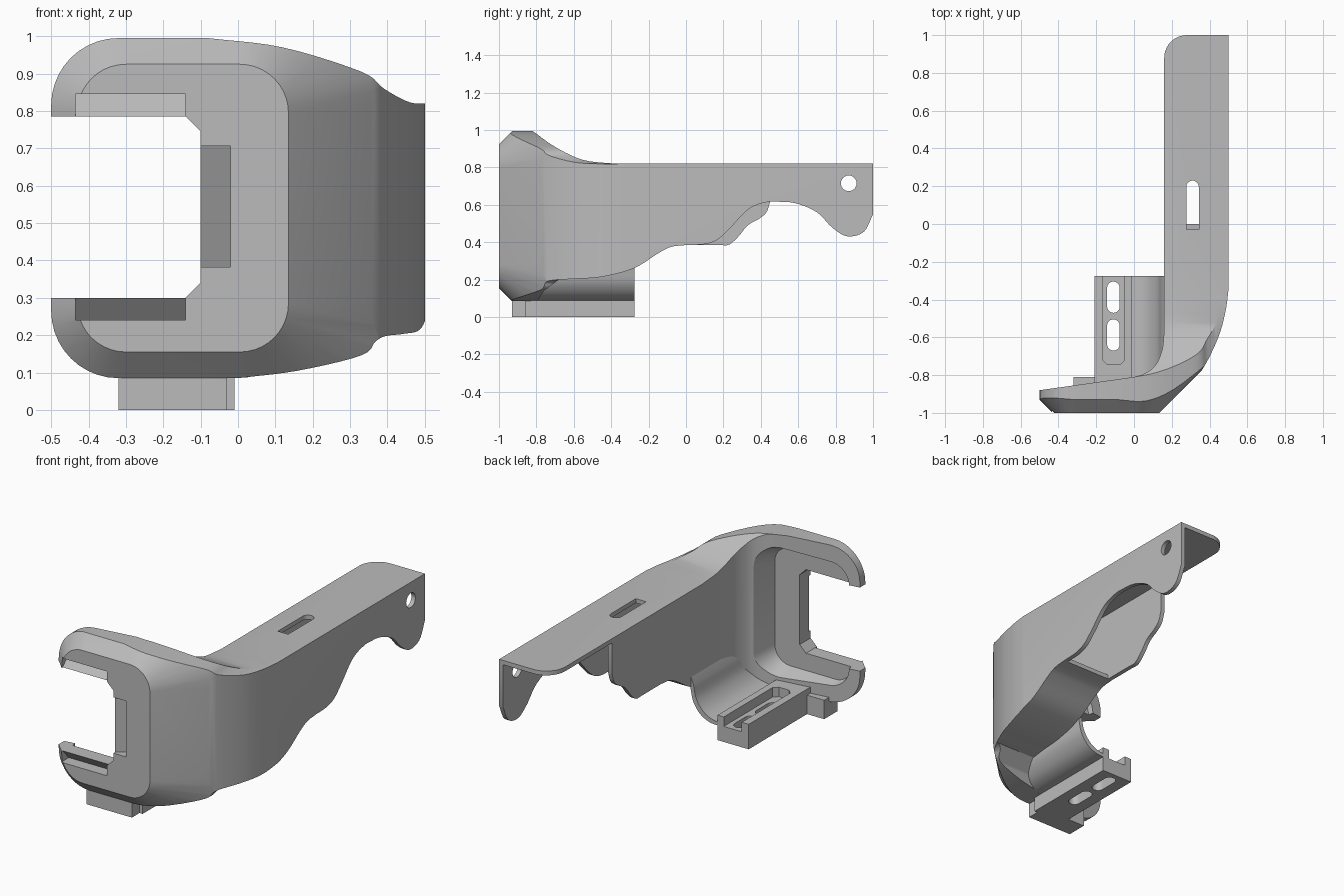
import bpy, bmesh, math
from mathutils import Vector

cube = bpy.data.objects.get("Cube")
if cube:
    bpy.data.objects.remove(cube, do_unlink=True)

grey = bpy.data.materials.new("plain_grey")
grey.use_nodes = True
grey.diffuse_color = (0.5, 0.5, 0.5, 1)
grey.node_tree.nodes["Principled BSDF"].inputs["Base Color"].default_value = grey.diffuse_color


def loft(name, rings):
    """Closed solid through rings that have equal point counts."""
    bm = bmesh.new()
    loops = [[bm.verts.new(point) for point in ring] for ring in rings]
    for lower, upper in zip(loops, loops[1:]):
        for i in range(len(lower)):
            bm.faces.new((lower[i - 1], lower[i], upper[i], upper[i - 1]))
    bm.faces.new(loops[0])
    bm.faces.new(loops[-1])
    bmesh.ops.recalc_face_normals(bm, faces=bm.faces)
    mesh = bpy.data.meshes.new(name)
    bm.to_mesh(mesh)
    bm.free()
    mesh.materials.append(grey)
    obj = bpy.data.objects.new(name, mesh)
    bpy.context.collection.objects.link(obj)
    return obj


def prism(name, outline, axis, start, end):
    """Extrude a flat outline along the named axis."""
    def place(a, b, t):
        return {"x": (t, a, b), "y": (a, t, b), "z": (a, b, t)}[axis]
    return loft(name, [[place(a, b, t) for a, b in outline] for t in (start, end)])


def box(name, x, y, z):
    return prism(name, [(x[0], y[0]), (x[1], y[0]), (x[1], y[1]), (x[0], y[1])], "z", *z)


def combine(target, tool, operation):
    """Apply a boolean and drop the tool."""
    tool.hide_render = True
    mod = target.modifiers.new(operation, "BOOLEAN")
    mod.operation, mod.object, mod.solver = operation, tool, "EXACT"
    graph = bpy.context.evaluated_depsgraph_get()
    graph.update()
    mesh = bpy.data.meshes.new_from_object(target.evaluated_get(graph))
    target.modifiers.clear()
    target.data = mesh
    bpy.data.objects.remove(tool, do_unlink=True)


def cut(target, tool):
    combine(target, tool, "DIFFERENCE")


def curve(points, steps=5):
    """Smooth line through a few points."""
    pts = [Vector(p) for p in points]
    pts = [pts[0] * 2 - pts[1]] + pts + [pts[-1] * 2 - pts[-2]]
    out = []
    for a, b, c, d in zip(pts, pts[1:], pts[2:], pts[3:]):
        for i in range(steps):
            t = i / steps
            out.append(tuple(0.5 * (2 * b + (c - a) * t + (2 * a - 5 * b + 4 * c - d) * t ** 2
                                    + (3 * b - a - 3 * c + d) * t ** 3)))
    return out + [tuple(points[-1])]


def arc(cx, cy, radius, first, last, steps=10):
    angles = [math.radians(first + (last - first) * i / steps) for i in range(steps + 1)]
    return [(cx + radius * math.cos(a), cy + radius * math.sin(a)) for a in angles]


def rounded(left, right, low, high, radius):
    l, r, b, t = left + radius, right - radius, low + radius, high - radius
    return (arc(r, t, radius, 0, 90) + arc(l, t, radius, 90, 180)
            + arc(l, b, radius, 180, 270) + arc(r, b, radius, 270, 360))


def at_depth(outline, y):
    return [(x, y, z) for x, z in outline]


# Plan of the arm and the front hood
outer_bend = curve([(0.15, -1), (0.3, -0.85), (0.38, -0.74), (0.45, -0.59), (0.485, -0.46), (0.5, -0.35)])
inner_bend = curve([(0.16, -0.55), (0.15, -0.66), (0.115, -0.745), (0.06, -0.79), (0, -0.81)])
plan = outer_bend + [(0.5, 1)] + arc(0.28, 0.88, 0.12, 90, 180) + inner_bend + [(-0.5, -0.88), (-0.5, -1)]
bracket = prism("bracket_shell", plan, "z", -0.2, 1.2)

# Side profile: hood top, arm, ear and scalloped lower edge
hood_fall = curve([(-0.82, 0.995), (-0.7, 0.91), (-0.55, 0.84), (-0.38, 0.82)])
ear = curve([(1, 0.55), (0.95, 0.455), (0.86, 0.432), (0.78, 0.48), (0.7, 0.56), (0.58, 0.61), (0.45, 0.617)])
web_edge = curve([(0.45, 0.617), (0.43, 0.56), (0.39, 0.525), (0.33, 0.49), (0.28, 0.43), (0.23, 0.387), (0.18, 0.385)])
belly = curve([(0, 0.385), (-0.08, 0.375), (-0.15, 0.34), (-0.28, 0.26), (-0.45, 0.215), (-0.6, 0.204), (-0.68, 0.2)])
side = ([(-1.1, 0.995)] + hood_fall + [(1, 0.82)] + ear + web_edge[1:] + belly
        + [(-0.76, 0.14), (-0.8, 0.08), (-1.1, 0.08)])
combine(bracket, prism("side_tool", side, "x", -1, 1), "INTERSECT")

# Front profile: rounded hood narrowing toward the arm
top_slope = curve([(-0.08, 0.995), (0.12, 0.97), (0.33, 0.905), (0.39, 0.86), (0.46, 0.823), (0.52, 0.82)])
low_slope = curve([(0.52, 0.205), (0.41, 0.2), (0.37, 0.185), (0.33, 0.146), (0.16, 0.105), (0, 0.085)])
front = (arc(-0.32, 0.815, 0.18, 180, 90) + top_slope + low_slope + arc(-0.32, 0.265, 0.18, 270, 180))
combine(bracket, prism("front_tool", front, "y", -1.2, 1.2), "INTERSECT")

# Bevel around the front face
bevel = []
for depth, grow in ((-1, 0), (-0.4, 0.6), (1.2, 0.6)):
    bevel.append(at_depth(rounded(-0.43 - grow, 0.135 + grow, 0.155 - grow, 0.925 + grow, 0.13 + grow), depth))
combine(bracket, loft("bevel_tool", bevel), "INTERSECT")

# Hollow arm, open underneath behind the belly
hollow = [(0.185, 1.1), (0.475, 1.1), (0.475, -0.35), (0.45, -0.48), (0.41, -0.6), (0.34, -0.7), (0.185, -0.6)]
cavity = prism("cavity", hollow, "z", -0.5, 0.795)
floor = [(y, z + 0.025) for y, z in belly]
room = [(1.2, 0.795), (1.2, -0.4), (0, -0.4)] + floor + [(-0.8, 0.225), (-0.8, 0.795)]
combine(cavity, prism("room_tool", room, "x", -1, 1), "INTERSECT")
cut(bracket, cavity)
cut(bracket, box("web_end", (0.1, 0.475), (0.45, 1.2), (0, 0.795)))

# Higher scallop on the outer wall
scallop = curve([(0.5, 0.617), (0.45, 0.617), (0.38, 0.6), (0.32, 0.565), (0.24, 0.48), (0.17, 0.415), (0.1, 0.39), (0, 0.385)])
cut(bracket, prism("scallop", scallop + [(0, 0.2), (0.5, 0.2)], "x", 0.3, 0.6))

# Recess behind the front face
recess = [at_depth(rounded(-0.43, 0.06, 0.2, 0.88, 0.1), -0.9),
          at_depth(rounded(-0.46, 0.1, 0.14, 0.94, 0.14), -0.76)]
cut(bracket, loft("recess", recess))

# Side-open window in the hood
window = [(-0.6, 0.3), (-0.14, 0.3), (-0.1, 0.34), (-0.1, 0.745), (-0.14, 0.785), (-0.6, 0.785)]
cut(bracket, prism("window", window, "y", -1.2, -0.7))

# Ramped snap grooves around the window
for edge, far in ((0.785, 0.845), (0.3, 0.24)):
    inside = 0.5 * edge + 0.27
    ramp = [(-1.1, inside), (-0.985, inside), (-0.985, edge), (-0.93, far), (-1.1, far)]
    cut(bracket, prism("groove", ramp, "x", -0.435, -0.14))
ramp = [(-0.15, -1.1), (-0.15, -0.985), (-0.1, -0.985), (-0.02, -0.925), (-0.02, -1.1)]
cut(bracket, prism("side_groove", ramp, "z", 0.382, 0.706))

# Ear hole and top slot
cut(bracket, prism("ear_hole", arc(0.87, 0.715, 0.042, 0, 345, 23), "x", 0.3, 0.7))
slot = arc(0.31, 0.197, 0.033, 0, 180) + [(0.277, -0.03), (0.343, -0.03)]
cut(bracket, prism("top_slot", slot, "z", 0.6, 1))

# Curved web joining arm and foot
under = curve([(-0.03, 0.085), (0.04, 0.09), (0.1, 0.12), (0.145, 0.18), (0.165, 0.26)])
over = [(x - 0.02, z + 0.02) for x, z in under]
web = prism("curved_web", under + [(0.185, 0.32), (0.16, 0.32)] + over[::-1], "y", -0.83, -0.275)

# Foot rail with channel and two slots
foot = box("foot_rail", (-0.21, -0.01), (-0.86, -0.275), (0, 0.145))
channel = [(-0.165, -0.2), (-0.165, -0.72), (-0.14, -0.745), (-0.075, -0.745), (-0.05, -0.72), (-0.05, -0.2)]
cut(foot, prism("channel", channel, "z", 0.09, 0.3))
for low in (-0.67, -0.47):
    cut(foot, prism("foot_slot", rounded(-0.142, -0.076, low, low + 0.165, 0.0325), "z", -0.1, 0.3))
tab = box("foot_tab", (-0.32, -0.03), (-0.93, -0.81), (0, 0.11))

# Smooth curved faces, keep corners crisp
parts = (bracket, web, foot, tab)
for part in parts:
    part.data.materials.clear()
    part.data.materials.append(grey)
    part.select_set(True)
bpy.context.view_layer.objects.active = bracket
bpy.ops.object.shade_smooth_by_angle(angle=math.radians(30))
